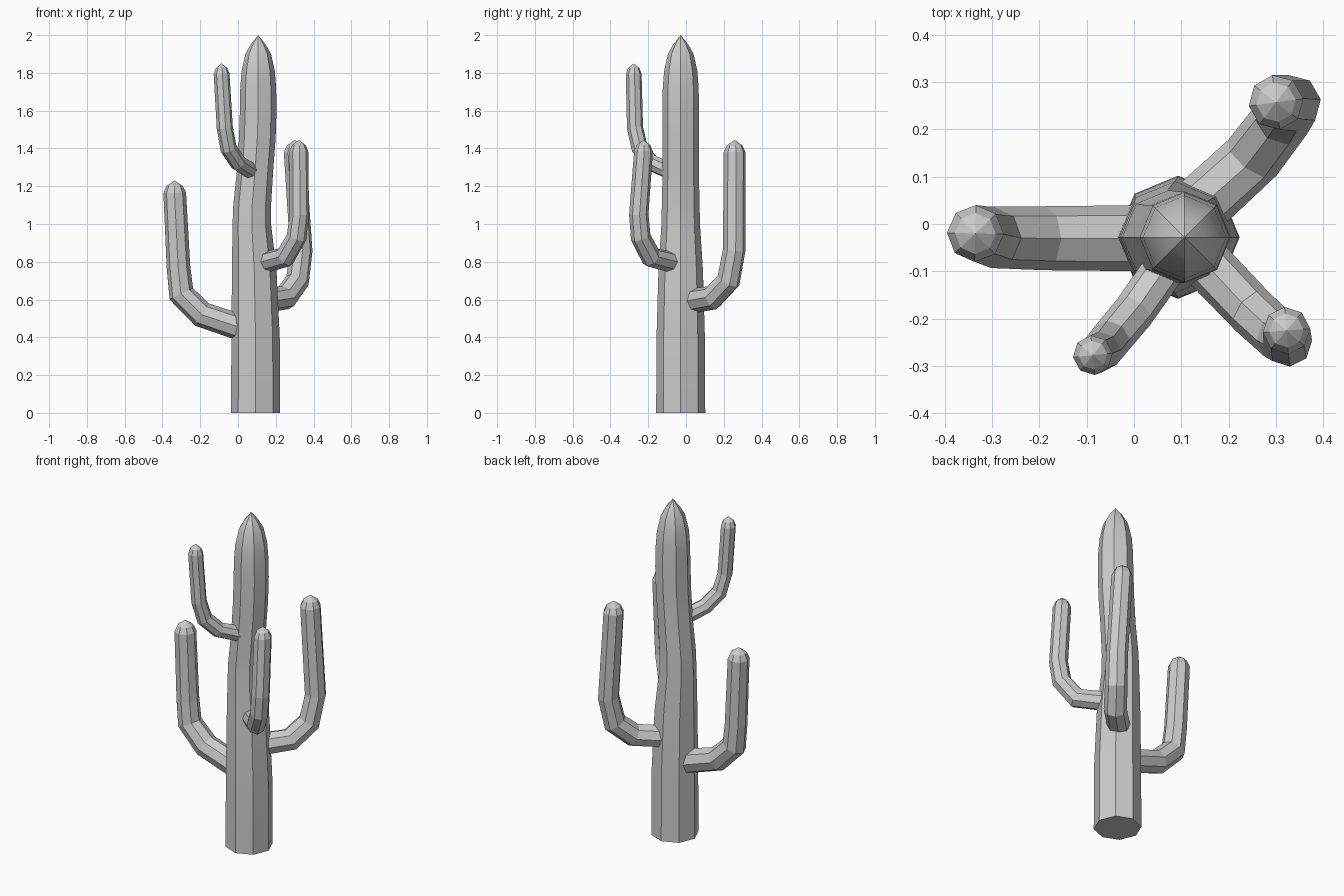
import bpy
import bmesh
import math
from mathutils import Vector

cube = bpy.data.objects.get("Cube")
if cube:
    bpy.data.objects.remove(cube)

SIDES = 8

skin = bpy.data.materials.new("plain grey")
skin.use_nodes = True
GREY = (0.6, 0.6, 0.6, 1)
skin.diffuse_color = GREY
skin.node_tree.nodes["Principled BSDF"].inputs["Base Color"].default_value = GREY


def finish(name, bm):
    bmesh.ops.recalc_face_normals(bm, faces=bm.faces)
    mesh = bpy.data.meshes.new(name)
    bm.to_mesh(mesh)
    bm.free()
    mesh.materials.append(skin)
    obj = bpy.data.objects.new(name, mesh)
    bpy.context.collection.objects.link(obj)
    return obj


def skin_rings(name, rings, tip):
    """Bridge rings of points, cap the start and close the end in a point."""
    bm = bmesh.new()
    loops = [[bm.verts.new(p) for p in ring] for ring in rings]
    top = bm.verts.new(tip)
    bm.faces.new(loops[0])
    for low, high in zip(loops, loops[1:]):
        for i in range(SIDES):
            j = (i + 1) % SIDES
            bm.faces.new((low[i], low[j], high[j], high[i]))
    for i in range(SIDES):
        bm.faces.new((loops[-1][i], loops[-1][(i + 1) % SIDES], top))
    return finish(name, bm)


def ring(center, u, v):
    steps = [2 * math.pi * i / SIDES for i in range(SIDES)]
    return [center + u * math.cos(a) + v * math.sin(a) for a in steps]


def arm(name, path, root_r, end_r, tip_z):
    """Sweep an eight-sided tube along a bent path, mitred at the elbows."""
    pts = [Vector(p) for p in path]
    out = pts[-1] - pts[0]
    side = Vector((-out.y, out.x, 0)).normalized()
    rings = []
    for i, p in enumerate(pts):
        before = (p - pts[max(i - 1, 0)]).normalized()
        after = (pts[min(i + 1, len(pts) - 1)] - p).normalized()
        if i == len(pts) - 1:
            after = Vector((0, 0, 1))
        along = (before + after).normalized()
        miter = 1 / max(along.dot(after), 0.8)
        r = root_r + (end_r - root_r) * i / (len(pts) - 1)
        rings.append(ring(p, side * r, along.cross(side).normalized() * r * miter))
    # Rounded shoulder below the pointed tip
    end = pts[-1]
    shoulder = Vector((end.x, end.y, end.z + (tip_z - end.z) * 0.55))
    up = Vector((0, 0, 1))
    rings.append(ring(shoulder, side * end_r * 0.72, up.cross(side) * end_r * 0.72))
    return skin_rings(name, rings, (end.x, end.y, tip_z))


# Trunk: x centre, radius, height of each ring
profile = [(0.093, 0.13, 0), (0.093, 0.128, 0.4), (0.086, 0.118, 0.75),
           (0.073, 0.102, 1.0), (0.075, 0.1, 1.1), (0.09, 0.096, 1.28),
           (0.102, 0.097, 1.45), (0.107, 0.097, 1.6), (0.107, 0.095, 1.72),
           (0.107, 0.088, 1.81), (0.107, 0.068, 1.9), (0.107, 0.04, 1.95)]
trunk = skin_rings("trunk", [ring(Vector((x, -0.028, z)), Vector((r, 0, 0)),
                                  Vector((0, r, 0))) for x, r, z in profile],
                   (0.107, -0.028, 2))
bpy.ops.object.select_all(action='DESELECT')
trunk.select_set(True)
bpy.context.view_layer.objects.active = trunk
bpy.ops.object.shade_smooth_by_angle(angle=math.radians(30))

# Four arms, each starting inside the trunk and turning upward
arm("right_arm", [(0.05, -0.03, 0.44), (-0.19, -0.03, 0.52), (-0.3, -0.028, 0.63),
                  (-0.315, -0.025, 0.77), (-0.335, -0.02, 1.165)], 0.07, 0.06, 1.23)
arm("front_left_arm", [(0.14, -0.07, 0.795), (0.25, -0.185, 0.825), (0.31, -0.24, 0.93),
                       (0.325, -0.25, 1.05), (0.322, -0.225, 1.385)], 0.055, 0.05, 1.445)
arm("back_left_arm", [(0.12, 0.02, 0.59), (0.25, 0.14, 0.61), (0.315, 0.225, 0.7),
                      (0.335, 0.255, 0.86), (0.3, 0.257, 1.38)], 0.065, 0.058, 1.445)
arm("front_right_arm", [(0.07, -0.085, 1.28), (0, -0.185, 1.325), (-0.05, -0.245, 1.4),
                        (-0.07, -0.27, 1.51), (-0.087, -0.277, 1.795)], 0.045, 0.042, 1.85)
